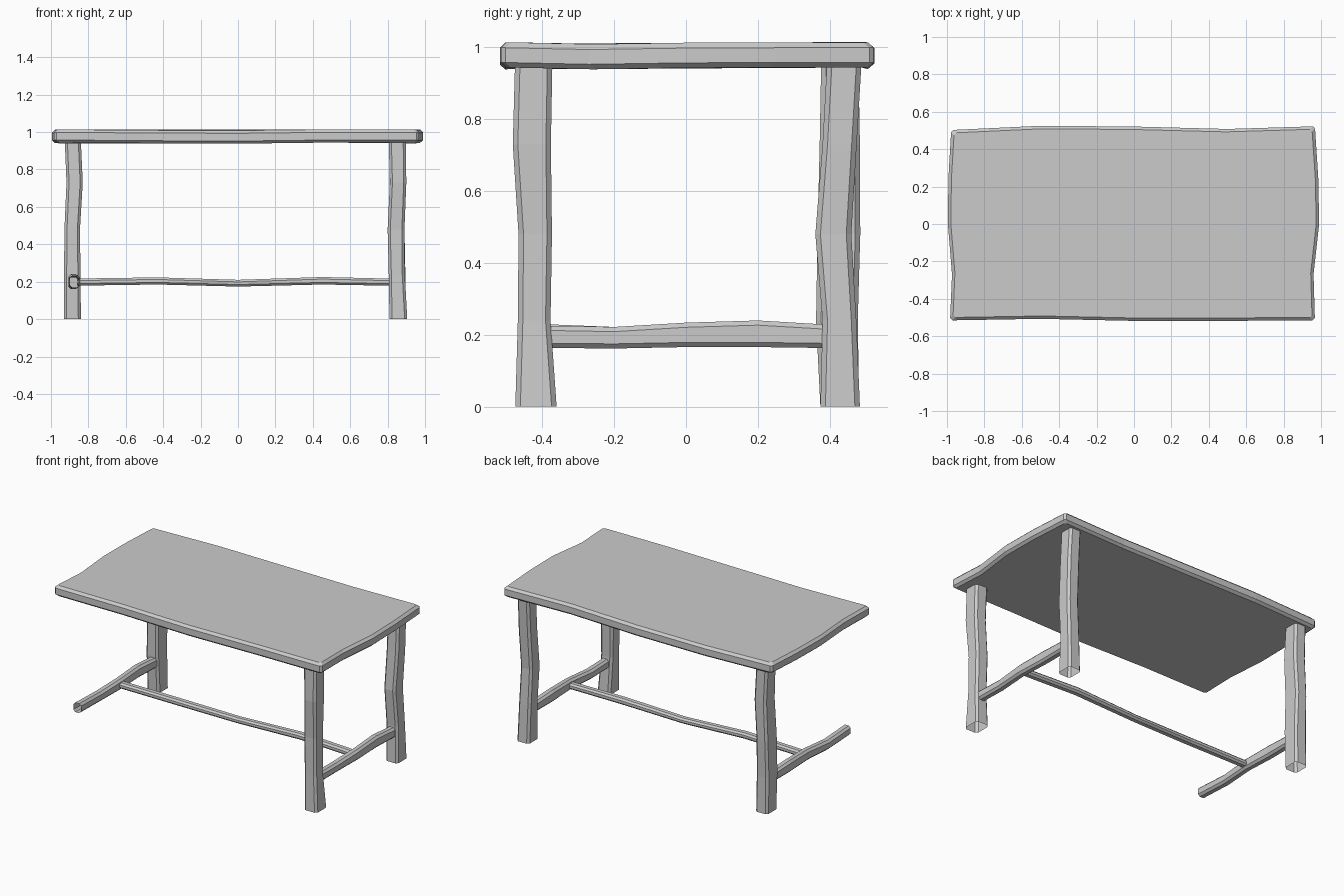
import bpy
from mathutils import Vector


def make_object(name, verts, faces):
    mesh = bpy.data.meshes.new(name)
    mesh.from_pydata(verts, [], faces)
    mesh.update()
    obj = bpy.data.objects.new(name, mesh)
    bpy.context.collection.objects.link(obj)
    return obj


def bridge(rings, n):
    return [(r * n + i, r * n + (i + 1) % n, (r + 1) * n + (i + 1) % n, (r + 1) * n + i)
            for r in range(rings - 1) for i in range(n)]


def beam(name, side, up, stations, chamfer=0.014):
    """Open hewn tube; each station is (centre, half width, half height)."""
    side, up = Vector(side), Vector(up)
    verts = []
    for centre, a, b in stations:
        c = chamfer
        section = [(-a + c, -b), (a - c, -b), (a, -b + c), (a, b - c),
                   (a - c, b), (-a + c, b), (-a, b - c), (-a, -b + c)]
        verts += [Vector(centre) + side * u + up * v for u, v in section]
    return make_object(name, verts, bridge(len(stations), 8))


# Table top: wavy outline, chamfered above and below
outline = [(-.97, -.515), (-.5, -.507), (0, -.518), (.5, -.518), (.955, -.515),
           (.967, -.503), (.96, -.27), (.99, 0), (.985, .25), (.968, .51),
           (.957, .522), (.5, .508), (0, .521), (-.5, .525), (-.965, .503),
           (-.978, .49), (-.992, .25), (-.995, 0), (-.973, -.27), (-.983, -.503)]
wave = [.002, -.002, -.004, .002, .002, .002, -.003, .001, .002, .002,
        .002, .003, -.002, 0, .002, .002, .001, 0, -.002, .002]
n = len(outline)
top_verts = []
for inset, z in [(.016, .942), (0, .956), (0, .997), (.016, 1.012)]:
    for (x, y), w in zip(outline, wave):
        top_verts.append((x * (1 - inset), y * (1 - inset * 1.9), z + w))
top_faces = bridge(4, n) + [tuple(reversed(range(n))), tuple(range(3 * n, 4 * n))]
make_object("table_top", top_verts, top_faces)

# Three legs, given as left, right, front and back limits by height (front left is absent)
heights = [0, .24, .48, .73, .95]
legs = {
    "front_right_leg": [(.81, .905, -.475, -.36), (.806, .892, -.468, -.377),
                        (.80, .89, -.466, -.373), (.812, .90, -.482, -.376),
                        (.806, .897, -.476, -.372)],
    "back_right_leg": [(.81, .90, .374, .484), (.808, .895, .38, .474),
                       (.806, .89, .36, .46), (.81, .897, .38, .475),
                       (.81, .895, .392, .488)],
    "back_left_leg": [(-.93, -.84, .374, .482), (-.93, -.842, .362, .478),
                      (-.928, -.845, .366, .485), (-.917, -.83, .372, .484),
                      (-.926, -.84, .376, .48)],
}
for name, limits in legs.items():
    beam(name, (1, 0, 0), (0, 1, 0),
         [(((l + r) / 2, (f + b) / 2, z), (r - l) / 2, (b - f) / 2)
          for z, (l, r, f, b) in zip(heights, limits)])

# Side stretchers
for name, x, lift in [("left_stretcher", -.876, .005), ("right_stretcher", .855, 0)]:
    beam(name, (-1, 0, 0), (0, 0, 1),
         [((x, -.425, .195 + lift), .027, .031), ((x - .004, -.2, .192), .027, .03),
          ((x + .005, 0, .20), .026, .034), ((x - .004, .2, .203), .027, .037),
          ((x, .42, .195), .027, .032)], .013)

# Long centre stretcher
beam("centre_stretcher", (0, 1, 0), (0, 0, 1),
     [((-.86, 0, .198), .024, .019), ((-.43, -.012, .204), .025, .019),
      ((0, .006, .192), .024, .018), ((.45, .012, .205), .025, .02),
      ((.84, 0, .197), .024, .019)], .011)
